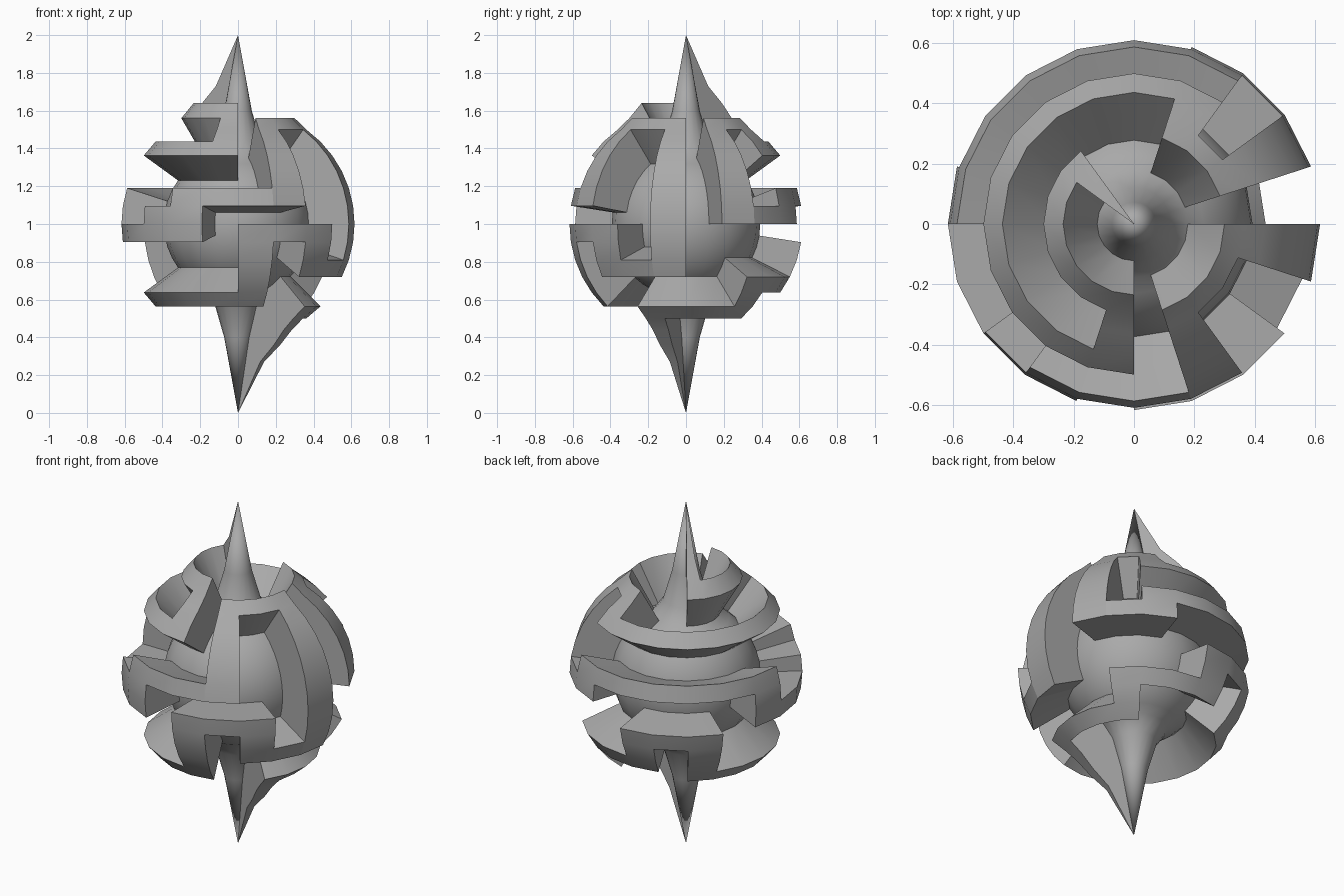
import bpy, bmesh
from math import radians, sin, cos

if "Cube" in bpy.data.objects:
    bpy.data.objects.remove(bpy.data.objects["Cube"], do_unlink=True)

SEGMENTS = 20            # cells around
POLE = 10                # cells from equator to pole
CENTRE_Z = 1.0
CORE_RADIUS, WALL_RADIUS = 0.393, 0.617
# Rings near the poles are drawn out into spikes: ring index -> (radius, height)
CORE_SPIKE = {8: (0.122, 0.43), 9: (0.073, 0.6), 10: (0, 1)}
WALL_SPIKE = {7: (0.3, 0.56), 8: (0.235, 0.64), 9: (0.145, 0.73), 10: (0, 1)}

# Wall runs as cell ranges: (first column, end column, bottom ring, top ring)
UPPER = [(1, 2, 0, 7), (2, 3, 6, 7), (3, 4, 4, 7), (4, 14, 4, 5), (14, 15, 4, 8),
         (8, 14, 7, 8), (7, 8, 7, 10), (16, 17, 1, 7), (17, 19, 6, 7), (19, 20, -3, 7)]
BELT = [(2, 3, 0, 1), (3, 4, 0, 2), (4, 9, 1, 2), (9, 10, -1, 2), (10, 12, -1, 0),
        (12, 13, -1, 1), (13, 14, -1, 2), (14, 16, 1, 2)]
LOWER = [(15, 16, -5, 0), (16, 17, -1, 0), (17, 18, -3, 0), (18, 19, -3, -2),
         (8, 15, -5, -4), (7, 8, -5, -1), (6, 7, -2, -1), (5, 6, -4, -1), (3, 5, -4, -3),
         (2, 3, -6, -3), (0, 2, -6, -5), (19, 20, -6, -5), (18, 19, -10, -5)]

grey = bpy.data.materials.new("plain grey")
grey.use_nodes = True
colour = (0.4, 0.4, 0.4, 1)
grey.diffuse_color = colour
grey.node_tree.nodes["Principled BSDF"].inputs["Base Color"].default_value = colour


def point(column, ring, outer):
    """Position of a grid corner on the core or on the wall surface."""
    size, spike = (WALL_RADIUS, WALL_SPIKE) if outer else (CORE_RADIUS, CORE_SPIKE)
    lat = radians(90 * ring / POLE)
    r, z = spike.get(abs(ring), (size * cos(lat), size * abs(sin(lat))))
    lon = radians(360 * column / SEGMENTS)
    return r * cos(lon), r * sin(lon), CENTRE_Z + (z if ring >= 0 else -z)


def cells(runs):
    return {(c, r) for a, b, low, high in runs for c in range(a, b) for r in range(low, high)}


def build(name, faces):
    """Make a smooth object from faces given as grid corners (column, ring, outer)."""
    bm = bmesh.new()
    verts = {}

    def vert(column, ring, outer):
        column %= SEGMENTS
        key = ("pole", ring) if abs(ring) == POLE else (column, ring, outer)
        if key not in verts:
            verts[key] = bm.verts.new(point(column, ring, outer))
        return verts[key]

    for corners in faces:
        loop = list(dict.fromkeys(vert(*c) for c in corners))
        if len(loop) > 2:
            bm.faces.new(loop)
    mesh = bpy.data.meshes.new(name)
    bm.to_mesh(mesh)
    bm.free()
    mesh.materials.append(grey)
    obj = bpy.data.objects.new(name, mesh)
    bpy.context.collection.objects.link(obj)
    bpy.ops.object.select_all(action="DESELECT")
    obj.select_set(True)
    bpy.context.view_layer.objects.active = obj
    bpy.ops.object.shade_smooth_by_angle(angle=radians(30))


def shell(c, r, outer):
    return [(c, r, outer), (c + 1, r, outer), (c + 1, r + 1, outer), (c, r + 1, outer)]


def side(start, end):
    """Radial wall between core and outer surface along one cell edge."""
    return [(*end, True), (*start, True), (*start, False), (*end, False)]


# Spiked core
build("spiked_core", [shell(c, r, False) for c in range(SEGMENTS) for r in range(-POLE, POLE)])

# Raised labyrinth walls, with sides only where the neighbouring cell is open
solid = cells(UPPER + BELT + LOWER)
for name, runs in (("upper_walls", UPPER), ("belt_walls", BELT), ("lower_walls", LOWER)):
    faces = []
    for c, r in sorted(cells(runs)):
        faces.append(shell(c, r, True))
        ring = [(c, r), (c + 1, r), (c + 1, r + 1), (c, r + 1)]
        steps = [(0, -1), (1, 0), (0, 1), (-1, 0)]
        for i, (dc, dr) in enumerate(steps):
            if ((c + dc) % SEGMENTS, r + dr) not in solid:
                faces.append(side(ring[i], ring[(i + 1) % 4]))
    build(name, faces)
